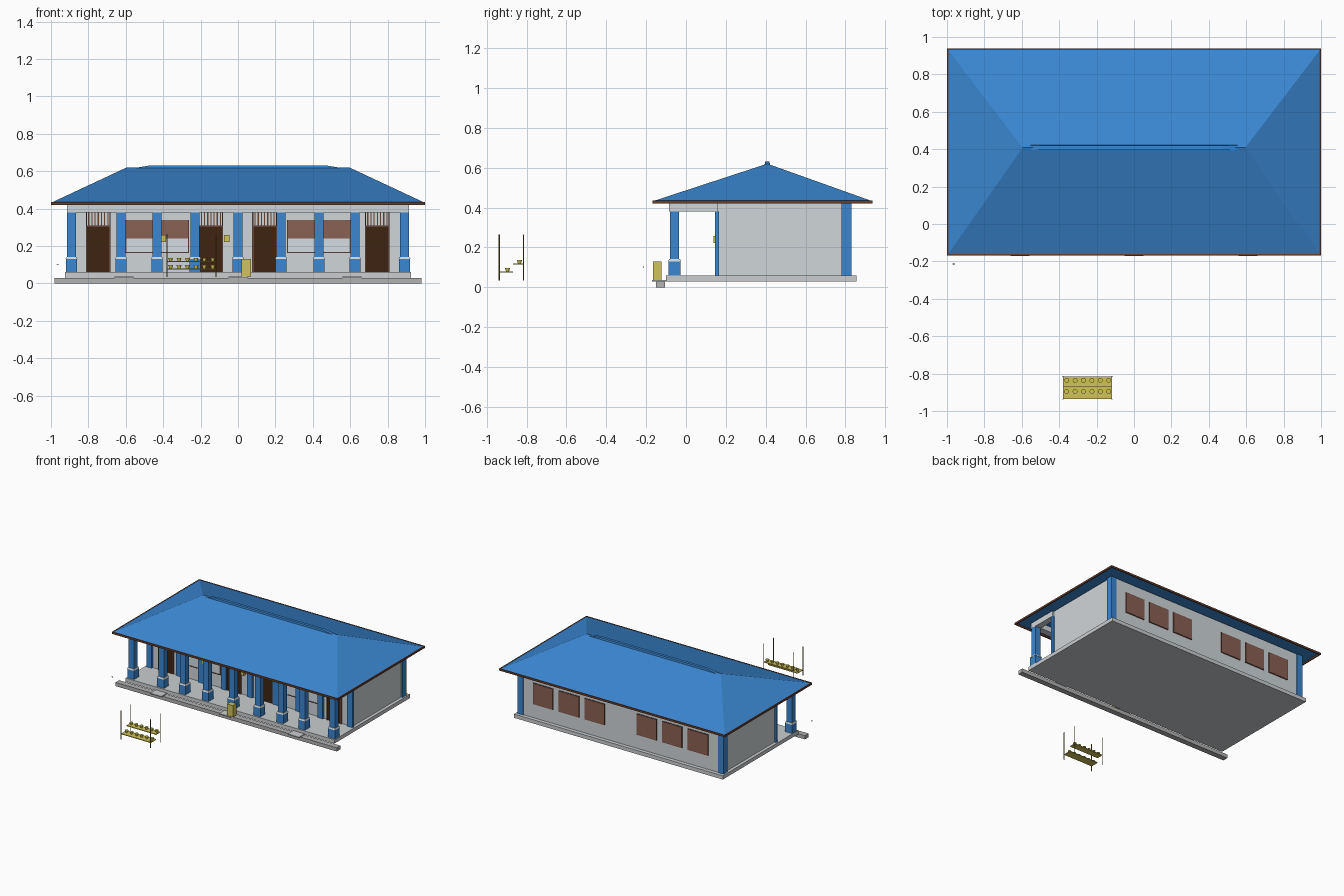
import bpy, bmesh
from mathutils import Matrix, Vector

cube = bpy.data.objects.get("Cube")
if cube:
    bpy.data.objects.remove(cube, do_unlink=True)


def material(name, srgb):
    col = [(c / 255 / 12.92 if c < 11 else ((c / 255 + 0.055) / 1.055) ** 2.4) for c in srgb] + [1]
    m = bpy.data.materials.new(name)
    m.use_nodes = True
    m.diffuse_color = col
    m.node_tree.nodes["Principled BSDF"].inputs["Base Color"].default_value = col
    return m


BLUE = material("blue paint", (58, 135, 210))
WALL = material("pale wall", (208, 214, 217))
FLOOR = material("floor concrete", (203, 206, 208))
KERB = material("kerb concrete", (178, 178, 178))
BROWN = material("brown shutter", (138, 97, 84))
DOOR = material("dark door", (62, 36, 17))
FASCIA = material("fascia brown", (100, 62, 46))
GLASS = material("pale glass", (212, 222, 229))
YELLOW = material("mustard yellow", (208, 195, 88))
POLE = material("olive pole", (122, 108, 45))


class Part:
    """Collects simple solids into one object of one colour."""

    def __init__(self, name, mat):
        self.name, self.mat, self.bm = name, mat, bmesh.new()

    def box(self, x0, x1, y0, y1, z0, z1, taper=1.0):
        lo, hi = Vector((x0, y0, z0)), Vector((x1, y1, z1))
        mid, size = (lo + hi) / 2, hi - lo
        verts = bmesh.ops.create_cube(self.bm, size=1)["verts"]
        for v in verts:
            k = taper if v.co.z > 0 else 1
            v.co = mid + Vector((v.co.x * size.x * k, v.co.y * size.y * k, v.co.z * size.z))
        return self

    def cone(self, x, y, z0, z1, r0, r1, sides=12):
        bmesh.ops.create_cone(self.bm, cap_ends=True, segments=sides, radius1=r0, radius2=r1,
                              depth=z1 - z0, matrix=Matrix.Translation((x, y, (z0 + z1) / 2)))
        return self

    def done(self):
        mesh = bpy.data.meshes.new(self.name)
        bmesh.ops.recalc_face_normals(self.bm, faces=self.bm.faces)
        self.bm.to_mesh(mesh)
        self.bm.free()
        mesh.materials.append(self.mat)
        obj = bpy.data.objects.new(self.name, mesh)
        bpy.context.collection.objects.link(obj)
        return obj


# Ground works: floor slab, front kerb, three step plates
Part("floor_slab", FLOOR).box(-0.925, 0.925, -0.10, 0.855, 0.03, 0.06).done()
Part("front_kerb", KERB).box(-0.98, 0.98, -0.15, -0.105, 0, 0.03).done()
steps = Part("step_plates", FLOOR)
for x in (-0.61, 0, 0.61):
    steps.box(x - 0.05, x + 0.05, -0.17, -0.10, 0.03, 0.037)
steps.done()

# Main room block
Part("walls", WALL).box(-0.9, 0.9, 0.16, 0.825, 0.06, 0.425).done()

# Verandah beams
beam = Part("verandah_beams", WALL).box(-0.915, 0.915, -0.085, -0.03, 0.38, 0.425)
for s in (-1, 1):
    beam.box(s * 0.89 - 0.025, s * 0.89 + 0.025, -0.03, 0.16, 0.38, 0.425)
beam.done()

# Verandah columns with plinths and caps, and matching wall pilasters
columns = Part("front_columns", BLUE)
plinths = Part("column_plinths", BLUE)
caps = Part("plinth_caps", WALL)
pilasters = Part("wall_pilasters", BLUE)
CY = -0.057
for x in (-0.89, -0.625, -0.433, -0.23, 0, 0.23, 0.433, 0.625, 0.89):
    columns.box(x - 0.024, x + 0.024, CY - 0.023, CY + 0.023, 0.06, 0.38)
    plinths.box(x - 0.03, x + 0.03, CY - 0.03, CY + 0.03, 0.06, 0.13)
    caps.box(x - 0.032, x + 0.032, CY - 0.032, CY + 0.032, 0.13, 0.142, 0.85)
    pilasters.box(x - 0.024, x + 0.024, 0.145, 0.165, 0.06, 0.38)
for part in (columns, plinths, caps, pilasters):
    part.done()

# Back corner columns
corners = Part("back_corner_columns", BLUE)
for s in (-1, 1):
    corners.box(s * 0.888 - 0.025, s * 0.888 + 0.025, 0.78, 0.83, 0.06, 0.425)
corners.done()

# Doors with barred transoms
doors, frames, bars = Part("doors", DOOR), Part("door_frames", BROWN), Part("transom_bars", FASCIA)
for x in (-0.747, -0.145, 0.142, 0.745):
    doors.box(x - 0.06, x + 0.06, 0.152, 0.16, 0.06, 0.305)
    for s in (-1, 1):
        frames.box(x + s * 0.063 - 0.003, x + s * 0.063 + 0.003, 0.15, 0.16, 0.06, 0.38)
    frames.box(x - 0.066, x + 0.066, 0.15, 0.16, 0.304, 0.31)
    for i in range(7):
        bx = x - 0.051 + i * 0.017
        bars.box(bx - 0.003, bx + 0.003, 0.152, 0.16, 0.31, 0.40)
for part in (doors, frames, bars):
    part.done()

# Front windows: shutter panel over louvred glass
panels, glass, trim = Part("front_shutters", BROWN), Part("front_glass", GLASS), Part("window_frames", BROWN)
for s in (-1, 1):
    x0, x1 = s * 0.432 - 0.168, s * 0.432 + 0.168
    panels.box(x0, x1, 0.152, 0.16, 0.24, 0.34)
    glass.box(x0, x1, 0.154, 0.16, 0.168, 0.24)
    trim.box(x0, x1, 0.15, 0.16, 0.163, 0.168)
    for x in (x0, x1):
        trim.box(x - 0.003, x + 0.003, 0.15, 0.16, 0.163, 0.34)
for part in (panels, glass, trim):
    part.done()

# Six shuttered windows at the back
shutters, edges = Part("back_shutters", BROWN), Part("back_window_frames", FASCIA)
for x in (-0.685, -0.457, -0.23, 0.23, 0.457, 0.685):
    shutters.box(x - 0.086, x + 0.086, 0.825, 0.831, 0.174, 0.336)
    edges.box(x - 0.09, x + 0.09, 0.825, 0.829, 0.17, 0.34)
shutters.done()
edges.done()

# Hipped roof: a box whose top is pulled in to the ridge
X, Y0, Y1, RX, RY = 0.995, -0.163, 0.932, 0.595, 0.408
roof = Part("hip_roof", BLUE)
roof.box(-X, X, Y0, Y1, 0.426, 0.62)
for v in roof.bm.verts:
    if v.co.z > 0.5:
        v.co.x = RX if v.co.x > 0 else -RX
        v.co.y = RY
    else:
        v.co.z = 0.433
bmesh.ops.remove_doubles(roof.bm, verts=roof.bm.verts, dist=0.0001)
roof.done()
Part("ridge_cap", BLUE).box(-RX, RX, RY - 0.014, RY + 0.014, 0.61, 0.63, 0.8).done()

# Fascia boards around the eaves
fascia = Part("fascia_boards", FASCIA)
for s in (-1, 1):
    fascia.box(s * 0.996 - 0.004, s * 0.996 + 0.004, -0.168, 0.937, 0.42, 0.436)
for y in (-0.164, 0.933):
    fascia.box(-1, 1, y - 0.004, y + 0.004, 0.42, 0.436)
fascia.done()

# Plant rack: two tiered shelves, four poles, rows of pots
shelves, pots, poles = Part("rack_shelves", YELLOW), Part("plant_pots", YELLOW), Part("rack_poles", POLE)
for y0, y1, z in ((-0.935, -0.868, 0.077), (-0.868, -0.815, 0.117)):
    shelves.box(-0.38, -0.118, y0, y1, z - 0.003, z + 0.003)
    for i in range(6):
        x, y = -0.36 + i * 0.045, (y0 + y1) / 2 + 0.006
        pots.cone(x, y, z + 0.003, z + 0.015, 0.008, 0.011)
        pots.cone(x, y, z + 0.015, z + 0.02, 0.013, 0.013)
for x in (-0.38, -0.118):
    for y in (-0.937, -0.815):
        poles.cone(x, y, 0.035, 0.265, 0.003, 0.003, 6)
for part in (shelves, pots, poles):
    part.done()

# Yellow bin on the kerb, wall boxes and a small marker
Part("bin", YELLOW).box(0.02, 0.07, -0.165, -0.122, 0.037, 0.13).done()
boxes = Part("wall_boxes", YELLOW)
for x in (-0.40, -0.06):
    boxes.box(x - 0.014, x + 0.014, 0.138, 0.16, 0.222, 0.258)
boxes.done()
Part("small_marker", POLE).box(-0.97, -0.958, -0.217, -0.211, 0.1, 0.103).done()
